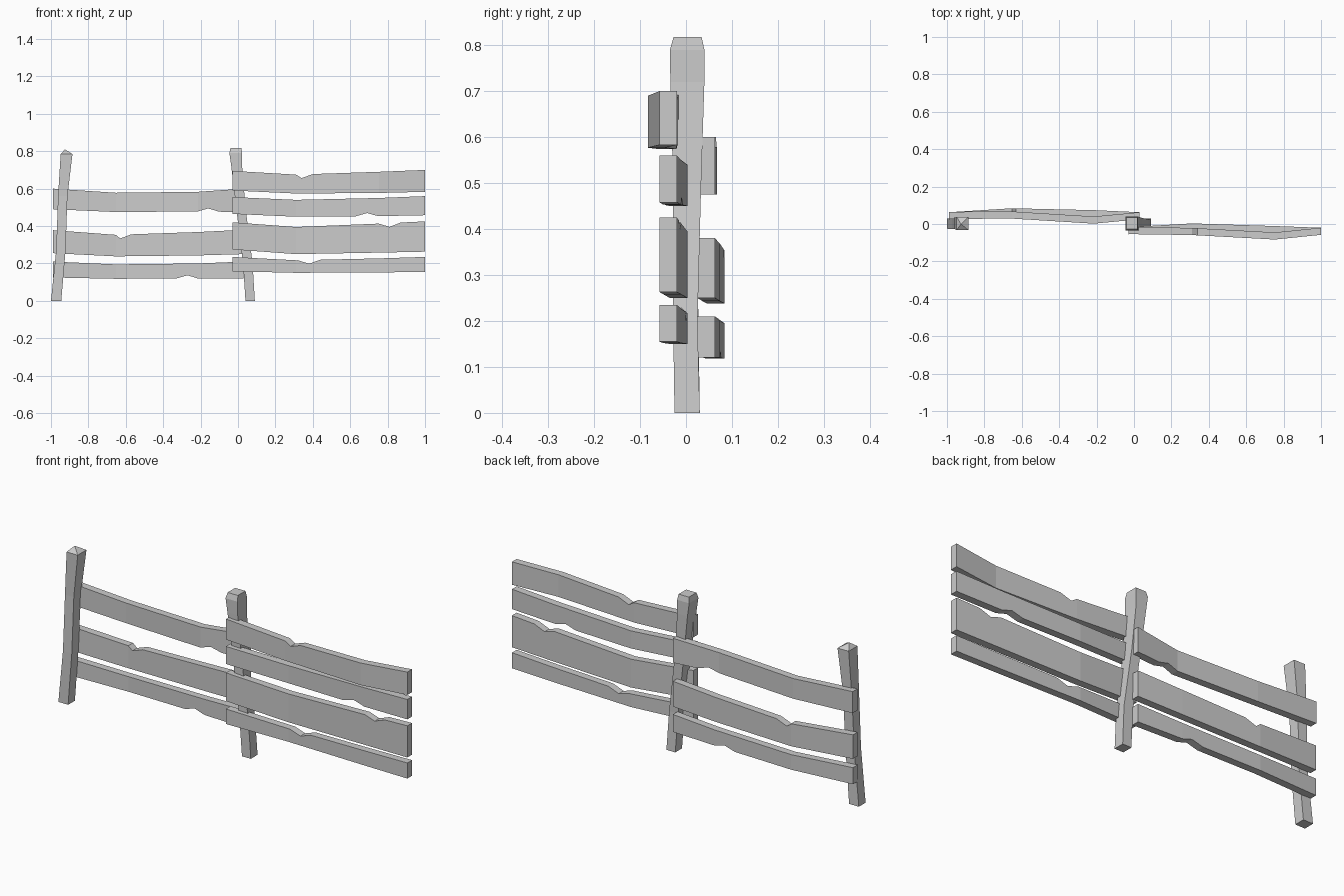
import bpy, bmesh

if "Cube" in bpy.data.objects:
    bpy.data.objects.remove(bpy.data.objects["Cube"])

KNOTS = (0.0, 0.33, 0.76, 1.0)


def loft(name, rings):
    """Bridge four-cornered rings into one closed solid."""
    bm = bmesh.new()
    rows = [[bm.verts.new(p) for p in ring] for ring in rings]
    for a, b in zip(rows, rows[1:]):
        for i in range(4):
            j = (i + 1) % 4
            bm.faces.new((a[i], a[j], b[j], b[i]))
    bm.faces.new(rows[0])
    bm.faces.new(rows[-1])
    bmesh.ops.recalc_face_normals(bm, faces=bm.faces)
    me = bpy.data.meshes.new(name)
    bm.to_mesh(me)
    bm.free()
    ob = bpy.data.objects.new(name, me)
    bpy.context.collection.objects.link(ob)
    return ob


def interp(vals, t):
    for i in range(3):
        if t <= KNOTS[i + 1]:
            f = (t - KNOTS[i]) / (KNOTS[i + 1] - KNOTS[i])
            return vals[i] + (vals[i + 1] - vals[i]) * f
    return vals[-1]


def rail(name, x0, x1, bottom, top, ys, notch_x, side):
    """Warped plank with one chipped notch on its top or bottom edge."""
    length = x1 - x0
    n = (notch_x - x0) / length
    w = 0.06 / length
    stations = sorted(set(KNOTS) | {n - w, n, n + w})
    rings = []
    for t in stations:
        x, y = x0 + t * length, interp(ys, t)
        lo, hi = interp(bottom, t), interp(top, t)
        if t == n:
            if side == "top":
                hi -= 0.02
            else:
                lo += 0.017
        rings.append([(x, y - 0.019, lo), (x, y + 0.019, lo),
                      (x, y + 0.019, hi), (x, y - 0.019, hi)])
    loft(name, rings)


def post(name, levels):
    """Crooked square post; each level is z, x min, x max, y min, y max."""
    return loft(name, [[(a, c, z), (b, c, z), (b, d, z), (a, d, z)]
                       for z, a, b, c, d in levels])


# Posts
left = post("left_post", [
    (0.0, -1.0, -0.945, -0.025, 0.03),
    (0.27, -0.972, -0.922, -0.028, 0.026),
    (0.56, -0.962, -0.912, -0.026, 0.032),
    (0.785, -0.948, -0.885, -0.033, 0.038)])
# Peaked cap of the left post
bm = bmesh.new()
bm.from_mesh(left.data)
cap = max(bm.faces, key=lambda f: f.calc_center_median().z)
peak = bmesh.ops.poke(bm, faces=[cap])["verts"][0]
peak.co = (-0.925, 0.0, 0.81)
bm.to_mesh(left.data)
bm.free()

post("middle_post", [
    (0.0, 0.04, 0.09, -0.025, 0.03),
    (0.2, 0.027, 0.078, -0.028, 0.025),
    (0.5, -0.01, 0.04, -0.028, 0.033),
    (0.72, -0.036, 0.022, -0.034, 0.04),
    (0.79, -0.046, 0.022, -0.035, 0.04),
    (0.818, -0.04, 0.018, -0.027, 0.034)])

# Left rails, behind the posts
LOW = (0.044, 0.065, 0.055, 0.044)
rail("left_rail_top", -0.99, 0.03, (0.49, 0.475, 0.478, 0.475),
     (0.60, 0.578, 0.583, 0.60), (0.046, 0.048, 0.021, 0.044), -0.16, "bottom")
rail("left_rail_middle", -0.99, 0.03, (0.255, 0.238, 0.243, 0.25),
     (0.378, 0.353, 0.368, 0.38), LOW, -0.63, "top")
rail("left_rail_bottom", -0.99, 0.03, (0.125, 0.118, 0.12, 0.12),
     (0.21, 0.195, 0.20, 0.21), LOW, -0.27, "bottom")

# Right rails, in front of the posts
BOW = (-0.036, -0.016, -0.03, -0.039)
rail("right_rail_top", -0.03, 1.0, (0.59, 0.574, 0.577, 0.583),
     (0.695, 0.675, 0.69, 0.70), (-0.035, -0.04, -0.064, -0.039), 0.34, "top")
rail("right_rail_upper", -0.03, 1.0, (0.465, 0.45, 0.453, 0.458),
     (0.555, 0.54, 0.55, 0.56), BOW, 0.69, "bottom")
rail("right_rail_lower", -0.03, 1.0, (0.275, 0.25, 0.258, 0.263),
     (0.42, 0.395, 0.413, 0.425), BOW, 0.81, "top")
rail("right_rail_bottom", -0.03, 1.0, (0.158, 0.15, 0.152, 0.155),
     (0.235, 0.217, 0.227, 0.235), BOW, 0.38, "top")
